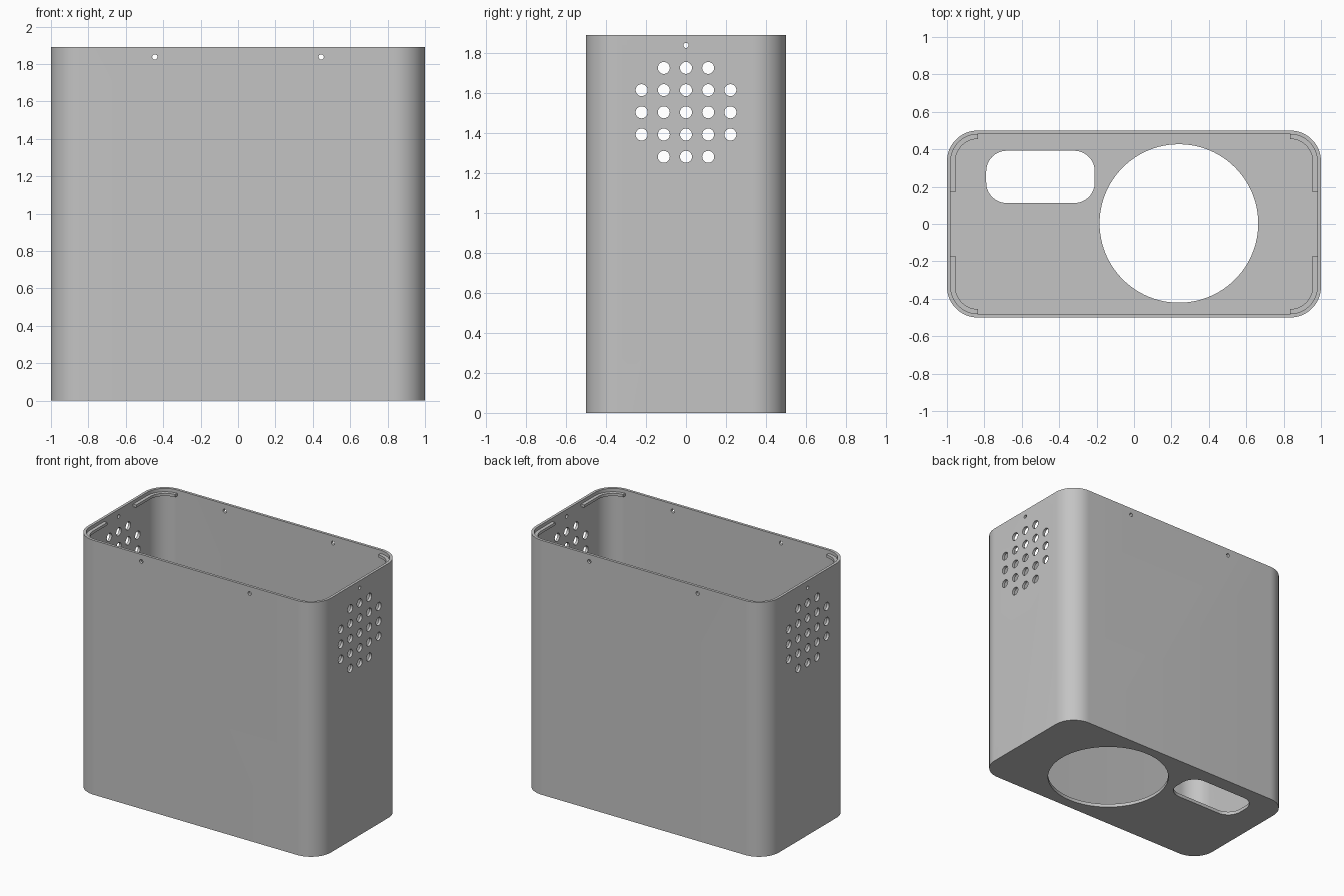
import bpy, bmesh, math
from mathutils import Matrix

if "Cube" in bpy.data.objects:
    bpy.data.objects.remove(bpy.data.objects["Cube"])

H, WALL, RAD = 1.89, 0.02, 0.165

mat = bpy.data.materials.new("light_grey")
mat.diffuse_color = (0.55, 0.55, 0.55, 1)
mat.use_nodes = True
mat.node_tree.nodes["Principled BSDF"].inputs["Base Color"].default_value = mat.diffuse_color


def make_object(name, bm):
    bmesh.ops.recalc_face_normals(bm, faces=bm.faces)
    me = bpy.data.meshes.new(name)
    bm.to_mesh(me)
    bm.free()
    me.materials.append(mat)
    ob = bpy.data.objects.new(name, me)
    bpy.context.collection.objects.link(ob)
    return ob


def arc(cx, cy, r, a0, a1, n=16):
    return [(cx + r * math.cos(math.radians(a0 + (a1 - a0) * i / n)),
             cy + r * math.sin(math.radians(a0 + (a1 - a0) * i / n))) for i in range(n + 1)]


def rounded_rect(cx, cy, hx, hy, r):
    pts = []
    for k, (sx, sy) in enumerate([(1, 1), (-1, 1), (-1, -1), (1, -1)]):
        pts += arc(cx + sx * (hx - r), cy + sy * (hy - r), r, 90 * k, 90 * k + 90)
    return pts


def prism(bm, pts, z0, z1):
    lo = [bm.verts.new((x, y, z0)) for x, y in pts]
    hi = [bm.verts.new((x, y, z1)) for x, y in pts]
    bm.faces.new(lo[::-1])
    bm.faces.new(hi)
    for i in range(len(pts)):
        j = (i + 1) % len(pts)
        bm.faces.new((lo[i], lo[j], hi[j], hi[i]))


def rod(bm, axis, pos, r, length, n=24):
    rot = Matrix.Rotation(math.pi / 2, 4, 'Y' if axis == 'X' else 'X')
    bmesh.ops.create_cone(bm, cap_ends=True, segments=n, radius1=r, radius2=r,
                          depth=length, matrix=Matrix.Translation(pos) @ rot)


def cut(target, name, bm):
    cutter = make_object(name, bm)
    cutter.hide_render = True
    mod = target.modifiers.new(name, 'BOOLEAN')
    mod.operation, mod.solver, mod.object = 'DIFFERENCE', 'EXACT', cutter
    bpy.context.view_layer.objects.active = target
    bpy.ops.object.modifier_apply(modifier=name)
    bpy.data.objects.remove(cutter)


# outer case
bm = bmesh.new()
prism(bm, rounded_rect(0, 0, 1, 0.5, RAD), 0, H)
case = make_object("case", bm)

# hollow interior, open at the top
bm = bmesh.new()
prism(bm, rounded_rect(0, 0, 1 - WALL, 0.5 - WALL, RAD - WALL), 0.025, H + 0.2)
cut(case, "cavity_cutter", bm)

# round opening and slot in the floor
bm = bmesh.new()
prism(bm, arc(0.24, 0.003, 0.424, 0, 360, 96)[:-1], -0.1, 0.2)
prism(bm, rounded_rect(-0.5, 0.252, 0.29, 0.14, 0.11), -0.1, 0.2)
cut(case, "floor_cutter", bm)

# vent grids and screw holes through both end walls
bm = bmesh.new()
for i in range(-2, 3):
    for j in range(-2, 3):
        if abs(i) + abs(j) < 4:
            rod(bm, 'X', (0, i * 0.111, 1.503 + j * 0.111), 0.03, 2.4)
rod(bm, 'X', (0, 0, 1.838), 0.013, 2.4, 16)
cut(case, "vent_cutter", bm)

# screw holes through front and back walls
bm = bmesh.new()
for x in (-0.445, 0.445):
    rod(bm, 'Y', (x, 0, 1.838), 0.014, 1.4, 16)
cut(case, "screw_cutter", bm)

# lid support ledges inside the four corners
bm = bmesh.new()
cx, cy = 1 - RAD, 0.5 - RAD
inner, outer = RAD - 0.045, RAD - 0.012
path = ([(cx + outer, 0.17)] + arc(cx, cy, outer, 0, 90)
        + arc(cx, cy, inner, 90, 0) + [(cx + inner, 0.17)])
for sx in (-1, 1):
    for sy in (-1, 1):
        prism(bm, [(sx * x, sy * y) for x, y in path], 1.845, 1.865)
ledges = make_object("corner_ledges", bm)

for ob in (case, ledges):
    bpy.ops.object.select_all(action='DESELECT')
    ob.select_set(True)
    bpy.context.view_layer.objects.active = ob
    bpy.ops.object.shade_smooth_by_angle(angle=math.radians(30))
